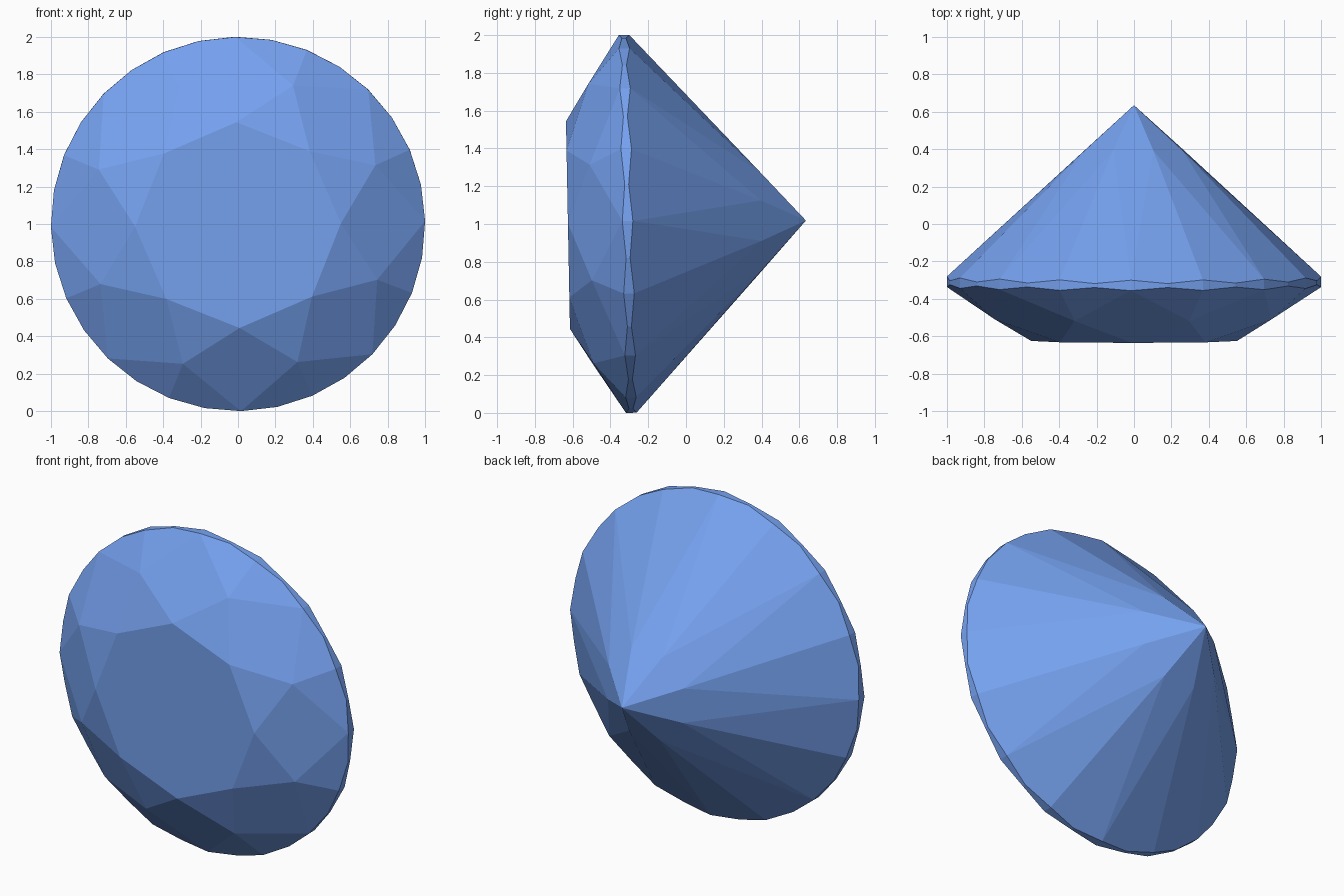
import bpy, bmesh, math
from mathutils import Matrix, Vector

if "Cube" in bpy.data.objects:
    bpy.data.objects.remove(bpy.data.objects["Cube"])

N = 8                        # eightfold brilliant cut
STEP = 2 * math.pi / N
ROLL = math.radians(0.9)     # small roll about the gem axis
TILT = math.radians(1.1)     # small lean backwards

TABLE_R, TABLE_Y = 0.55, -0.625
STAR_R, TIP_R = 0.80, 0.28
CROWN_Y, PAV_Y, CULET_Y = -0.337, -0.281, 0.635

bm = bmesh.new()


def pos(r, k, y):
    """Point at radius r, k eighths of a turn, depth y along the gem axis."""
    a = k * STEP + ROLL
    return Vector((r * math.cos(a), y, r * math.sin(a)))


def ring(r, y, offset=0.0):
    return [bm.verts.new(pos(r, i + offset, y)) for i in range(N)]


def on_plane(p, a, b, c):
    """Slide p along the gem axis onto the plane through a, b, c."""
    n = (b - a).cross(c - a)
    p.y += n.dot(a - p) / n.y
    return p


# Main facet slopes fix the depth of the kite corners
half = math.cos(STEP / 2)
crown_slope = (CROWN_Y - TABLE_Y) / (1 - TABLE_R)
star_y = CROWN_Y - crown_slope * (1 - STAR_R * half)
tip_y = CULET_Y - (CULET_Y - PAV_Y) * TIP_R * half

table = ring(TABLE_R, TABLE_Y)
stars = ring(STAR_R, star_y, 0.5)
tips = ring(TIP_R, tip_y, 0.5)
culet = bm.verts.new((0, CULET_Y, 0))


def girdle(y, inner):
    """32-point scalloped edge: every odd point lies on its half facet."""
    verts = []
    for j in range(4 * N):
        p = pos(1, j / 4, y)
        if j % 2:
            p = on_plane(p, pos(1, (j - 1) / 4, y), pos(1, (j + 1) / 4, y),
                         inner[j // 4].co)
        verts.append(bm.verts.new(p))
    return verts


upper = girdle(CROWN_Y, stars)
lower = girdle(PAV_Y, tips)

# Table, star, kite and half facets
bm.faces.new(table)
for i in range(N):
    g = 4 * i
    bm.faces.new((table[i], table[(i + 1) % N], stars[i]))
    bm.faces.new((table[i], stars[i], upper[g], stars[i - 1]))
    bm.faces.new((culet, tips[i], lower[g], tips[i - 1]))
    for edge, inner in ((upper, stars), (lower, tips)):
        for s in (g, g + 2):
            bm.faces.new((inner[i], edge[s], edge[s + 1], edge[(s + 2) % (4 * N)]))

# Girdle band
for j in range(4 * N):
    k = (j + 1) % (4 * N)
    bm.faces.new((upper[j], upper[k], lower[k], lower[j]))

# Lean the gem and stand it on the ground
bm.transform(Matrix.Rotation(TILT, 4, 'X'))
low = min(v.co.z for v in bm.verts)
bmesh.ops.translate(bm, verts=bm.verts, vec=(0, 0, -low))
bmesh.ops.recalc_face_normals(bm, faces=bm.faces)

mesh = bpy.data.meshes.new("gemstone")
bm.to_mesh(mesh)
bm.free()
gem = bpy.data.objects.new("gemstone", mesh)
bpy.context.collection.objects.link(gem)

mat = bpy.data.materials.new("blue_gem")
mat.diffuse_color = (0.18, 0.36, 0.87, 1)
mat.use_nodes = True
mat.node_tree.nodes["Principled BSDF"].inputs["Base Color"].default_value = mat.diffuse_color
mesh.materials.append(mat)
